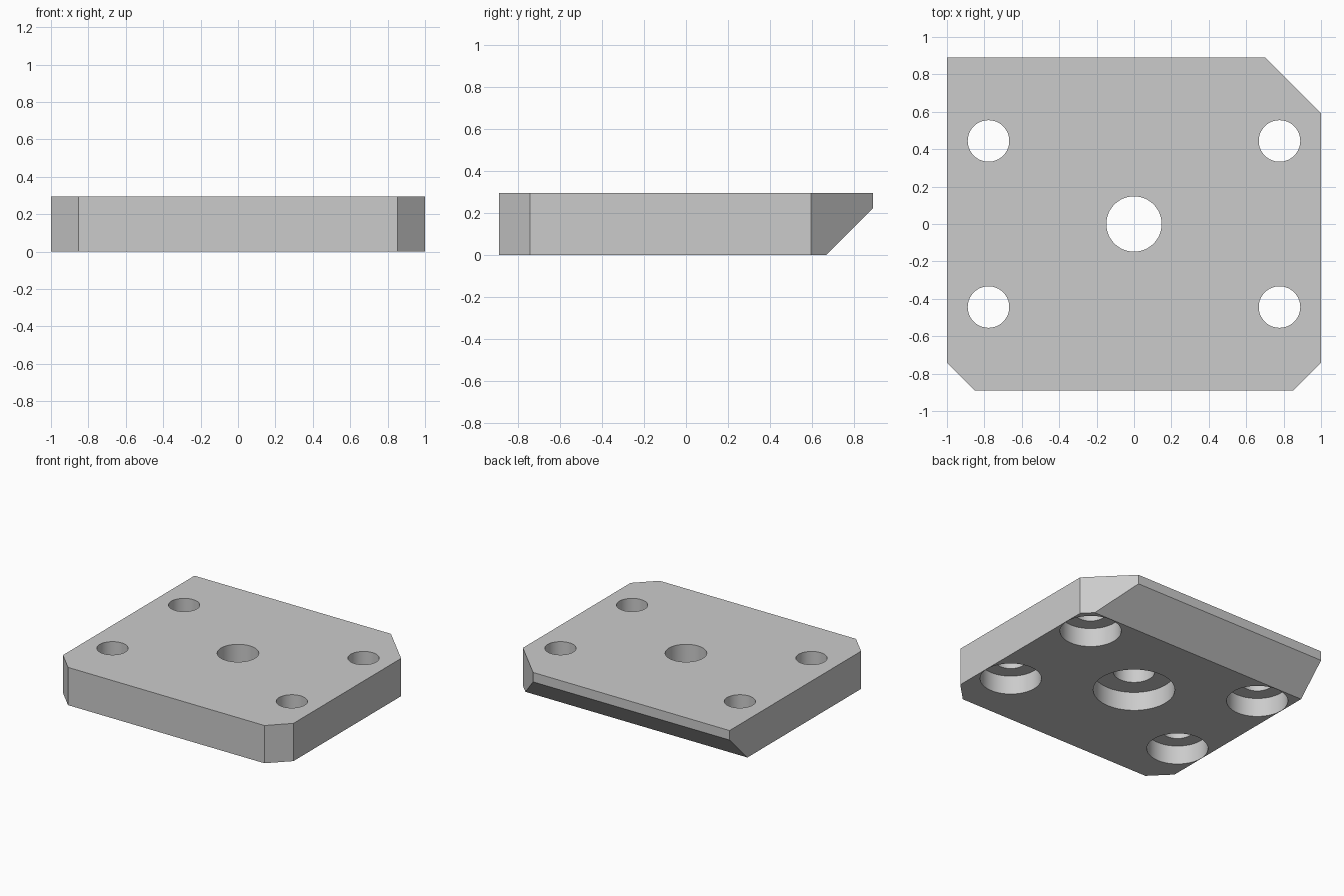
import bpy
import bmesh
import math
from mathutils import Vector

cube = bpy.data.objects.get("Cube")
if cube:
    bpy.data.objects.remove(cube, do_unlink=True)

HALF_X, HALF_Y, HEIGHT = 1.0, 0.889, 0.296
FRONT_CUT, BACK_CUT, UNDER_CUT = 0.148, 0.296, 0.222
BORE_DEPTH = 0.148

grey = bpy.data.materials.new("light grey")
grey.use_nodes = True
colour = (0.6, 0.6, 0.6, 1)
grey.diffuse_color = colour
grey.node_tree.nodes["Principled BSDF"].inputs["Base Color"].default_value = colour


def make_object(name, bm):
    bmesh.ops.recalc_face_normals(bm, faces=bm.faces)
    mesh = bpy.data.meshes.new(name)
    bm.to_mesh(mesh)
    bm.free()
    mesh.materials.append(grey)
    obj = bpy.data.objects.new(name, mesh)
    bpy.context.collection.objects.link(obj)
    return obj


def stepped_cutter(name, x, y, hole_radius, bore_radius):
    """Lathe a through hole with a wider counterbore on the underside."""
    bm = bmesh.new()
    profile = [(0, -0.1), (bore_radius, -0.1), (bore_radius, BORE_DEPTH),
               (hole_radius, BORE_DEPTH), (hole_radius, 0.4), (0, 0.4)]
    verts = [bm.verts.new((r, 0, z)) for r, z in profile]
    edges = [bm.edges.new(pair) for pair in zip(verts, verts[1:])]
    bmesh.ops.spin(bm, geom=verts + edges, cent=(0, 0, 0), axis=(0, 0, 1),
                   angle=math.tau, steps=64)
    bmesh.ops.remove_doubles(bm, verts=bm.verts, dist=0.0001)
    bmesh.ops.translate(bm, verts=bm.verts, vec=(x, y, 0))
    cutter = make_object(name, bm)
    cutter.hide_render = True
    return cutter


# Plate outline with two small front corner cuts and one large back corner cut
bm = bmesh.new()
outline = [(-HALF_X + FRONT_CUT, -HALF_Y), (HALF_X - FRONT_CUT, -HALF_Y),
           (HALF_X, -HALF_Y + FRONT_CUT), (HALF_X, HALF_Y - BACK_CUT),
           (HALF_X - BACK_CUT, HALF_Y), (-HALF_X, HALF_Y),
           (-HALF_X, -HALF_Y + FRONT_CUT)]
base = bm.faces.new([bm.verts.new((x, y, 0)) for x, y in outline])
extruded = bmesh.ops.extrude_face_region(bm, geom=[base])["geom"]
top = [g for g in extruded if isinstance(g, bmesh.types.BMVert)]
bmesh.ops.translate(bm, verts=top, vec=(0, 0, HEIGHT))

# Sloping cut under the back edge
cut = bmesh.ops.bisect_plane(bm, geom=bm.verts[:] + bm.edges[:] + bm.faces[:],
                             plane_co=(0, HALF_Y, UNDER_CUT),
                             plane_no=Vector((0, 1, -1)).normalized(),
                             clear_outer=True)["geom_cut"]
bmesh.ops.contextual_create(
    bm, geom=[g for g in cut if isinstance(g, bmesh.types.BMEdge)])
plate = make_object("mounting_plate", bm)

# Centre hole and four corner holes
cutters = [stepped_cutter("centre_hole_cutter", 0, 0, 0.148, 0.292)]
for sx in (-1, 1):
    for sy in (-1, 1):
        cutters.append(stepped_cutter("corner_hole_cutter", sx * 0.778,
                                      sy * 0.444, 0.111, 0.219))

bpy.ops.object.select_all(action="DESELECT")
plate.select_set(True)
bpy.context.view_layer.objects.active = plate
for cutter in cutters:
    mod = plate.modifiers.new("hole", "BOOLEAN")
    mod.operation = "DIFFERENCE"
    mod.solver = "EXACT"
    mod.object = cutter
    bpy.ops.object.modifier_apply(modifier=mod.name)
    bpy.data.objects.remove(cutter, do_unlink=True)

bpy.ops.object.shade_smooth_by_angle(angle=math.radians(30))
